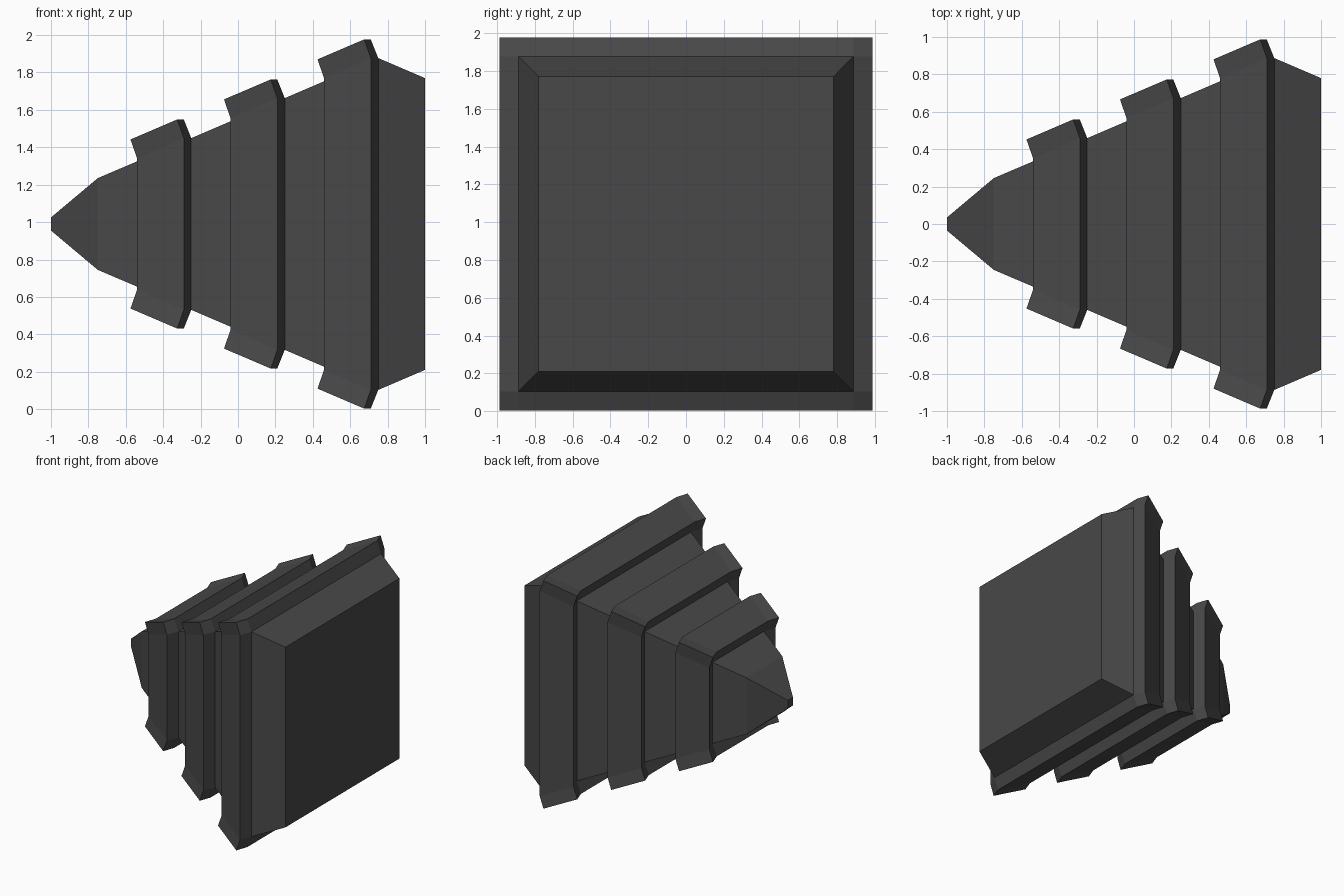
import bpy
import bmesh
from mathutils import Matrix, Vector

cube = bpy.data.objects.get("Cube")
if cube:
    bpy.data.objects.remove(cube, do_unlink=True)

CENTER = Vector((0, 0, 0.99))
SLOPE = 0.428

grey = bpy.data.materials.new("dark_grey")
grey.use_nodes = True
COLOUR = (0.065, 0.065, 0.065, 1)
grey.diffuse_color = COLOUR
grey.node_tree.nodes["Principled BSDF"].inputs["Base Color"].default_value = COLOUR


def half_width(x):
    """Half width of the tapering core at x."""
    return 0.245 + SLOPE * (x + 0.75)


def finish(bm, name):
    bmesh.ops.remove_doubles(bm, verts=bm.verts, dist=0.0005)
    bmesh.ops.recalc_face_normals(bm, faces=bm.faces)
    mesh = bpy.data.meshes.new(name)
    bm.to_mesh(mesh)
    bm.free()
    mesh.materials.append(grey)
    obj = bpy.data.objects.new(name, mesh)
    obj.location = CENTER
    bpy.context.collection.objects.link(obj)
    return obj


def add_four_times(bm, quads):
    """Repeat quads of (x, sideways, outward) points around the x axis."""
    for k in range(4):
        turn = Matrix.Rotation(k * 1.5707963, 3, 'X')
        for quad in quads:
            bm.faces.new([bm.verts.new(turn @ Vector(p)) for p in quad])


# Square core: pointed nose, long taper and short chamfer to the flat base
core = bmesh.new()
profile = [(-1, 0.035), (-0.75, half_width(-0.75)), (0.75, half_width(0.75)), (1, 0.78)]
sides = [[(a, -r, r), (a, r, r), (b, s, s), (b, -s, s)]
         for (a, r), (b, s) in zip(profile, profile[1:])]
add_four_times(core, sides)
for x, r in (profile[0], profile[-1]):
    core.faces.new([core.verts.new((x, r * i, r * j))
                    for i, j in ((-1, -1), (1, -1), (1, 1), (-1, 1))])
finish(core, "core")


# Raised collars with swept-back corners
def collar(name, start, end):
    bm = bmesh.new()
    root, left, right, corner = [], [], [], []
    for x in (start, end):
        r = half_width(x)
        out = r + 0.1
        root.append((x, r, r))
        left.append((x - 0.04, -r, out))
        right.append((x - 0.04, r, out))
        corner.append((x - 0.075, out, out))
    mirror = lambda p: (p[0], -p[1], p[2])
    swap = lambda p: (p[0], p[2], p[1])
    quads = [
        (left[0], right[0], right[1], left[1]),
        (right[0], corner[0], corner[1], right[1]),
        (left[0], mirror(corner[0]), mirror(corner[1]), left[1]),
        (root[0], mirror(root[0]), mirror(root[1]), root[1]),
    ]
    for i in (0, 1):
        quads.append((mirror(root[i]), root[i], right[i], left[i]))
        quads.append((root[i], right[i], corner[i], swap(right[i])))
    add_four_times(bm, quads)
    finish(bm, name)


for name, start in (("small_collar", -0.5), ("middle_collar", 0), ("large_collar", 0.5)):
    collar(name, start, start + 0.25)
